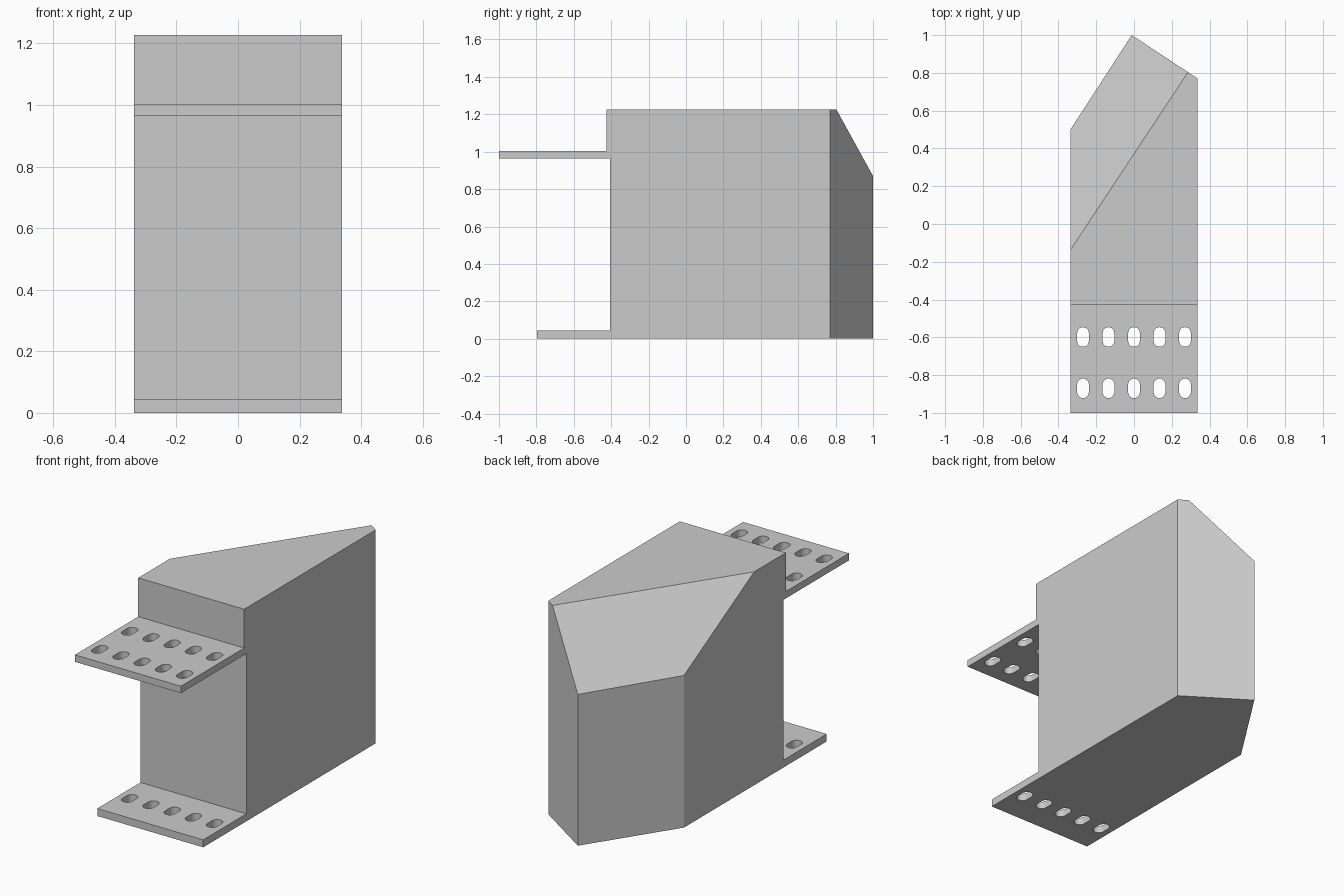
import bpy, bmesh, math

if "Cube" in bpy.data.objects:
    bpy.data.objects.remove(bpy.data.objects["Cube"])

W = 0.337   # half width
H = 1.227   # full height


def make_object(name, bm):
    bmesh.ops.recalc_face_normals(bm, faces=bm.faces)
    mesh = bpy.data.meshes.new(name)
    bm.to_mesh(mesh)
    bm.free()
    obj = bpy.data.objects.new(name, mesh)
    bpy.context.collection.objects.link(obj)
    return obj


def prism(bm, points, offset):
    face = bm.faces.new([bm.verts.new(p) for p in points])
    ext = bmesh.ops.extrude_face_region(bm, geom=[face])
    verts = [v for v in ext["geom"] if isinstance(v, bmesh.types.BMVert)]
    bmesh.ops.translate(bm, verts=verts, vec=offset)


def slice_off(bm, point, normal):
    geom = bm.verts[:] + bm.edges[:] + bm.faces[:]
    bmesh.ops.bisect_plane(bm, geom=geom, dist=1e-5, plane_co=point,
                           plane_no=normal, clear_outer=True)
    bmesh.ops.holes_fill(bm, edges=[e for e in bm.edges if e.is_boundary], sides=0)


# Side profile (y, z): solid block with an upper and a lower flange
profile = [(-0.797, 0), (1, 0), (1, H), (-0.425, H), (-0.425, 1.004),
           (-1, 1.004), (-1, 0.964), (-0.405, 0.964), (-0.405, 0.043), (-0.797, 0.043)]
bm = bmesh.new()
prism(bm, [(-W, y, z) for y, z in profile], (2 * W, 0, 0))

# Angled rear walls and the sloping top facet
slice_off(bm, (-0.012, 1, 0), (0.23, 0.349, 0))
slice_off(bm, (-0.012, 1, 0), (-0.5, 0.325, 0))
slice_off(bm, (-W, -0.138, H), (-0.834, 0.552, 1))
body = make_object("flanged_bracket_body", bm)

# Slotted bolt holes: the inner row goes through both flanges
bm = bmesh.new()
R, HALF, SEG = 0.031, 0.021, 10
for row_y in (-0.598, -0.870):
    for i in range(-2, 3):
        outline = []
        for side in (0, 1):
            for k in range(SEG + 1):
                a = math.pi * (side + k / SEG)
                outline.append((i * 0.135 + R * math.cos(a),
                                row_y + R * math.sin(a) + (HALF, -HALF)[side], -0.1))
        prism(bm, outline, (0, 0, 1.2))
cutter = make_object("slot_cutter", bm)
cutter.hide_render = True
cutter.hide_set(True)

mod = body.modifiers.new("slots", 'BOOLEAN')
mod.operation = 'DIFFERENCE'
mod.solver = 'EXACT'
mod.object = cutter
